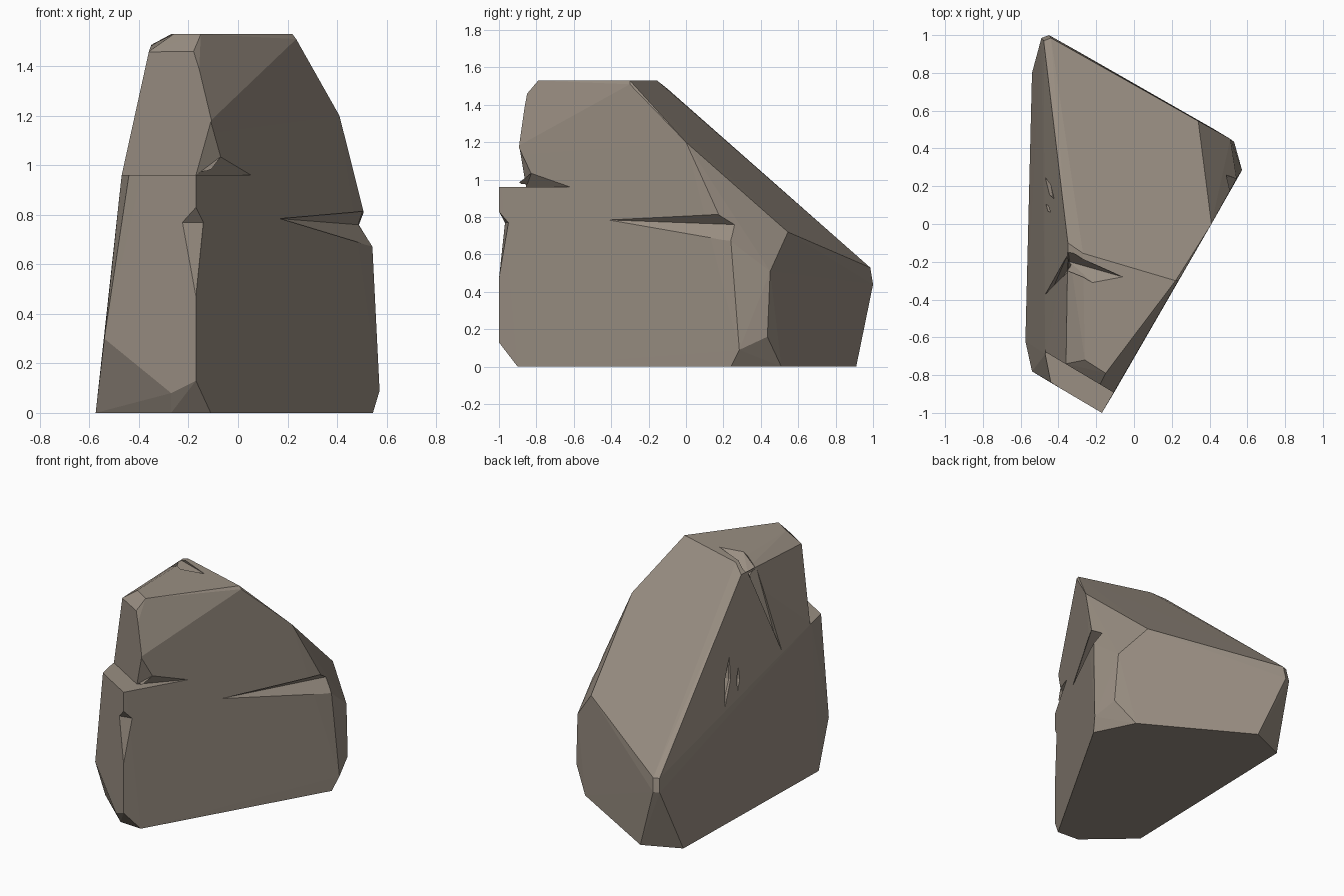
import bpy, bmesh

if "Cube" in bpy.data.objects:
    bpy.data.objects.remove(bpy.data.objects["Cube"])

stone = bpy.data.materials.new("warm_grey_stone")
stone.diffuse_color = (0.32, 0.272, 0.224, 1)
stone.use_nodes = True
stone.node_tree.nodes["Principled BSDF"].inputs["Base Color"].default_value = stone.diffuse_color


def hull(name, pts):
    """Flat-faced convex chunk around a few corner points."""
    bm = bmesh.new()
    for p in pts:
        bm.verts.new(p)
    res = bmesh.ops.convex_hull(bm, input=bm.verts[:])
    junk = {v for v in res["geom_interior"] + res["geom_unused"]
            if isinstance(v, bmesh.types.BMVert)}
    bmesh.ops.delete(bm, geom=list(junk), context='VERTS')
    bmesh.ops.recalc_face_normals(bm, faces=bm.faces[:])
    me = bpy.data.meshes.new(name)
    bm.to_mesh(me)
    bm.free()
    me.materials.append(stone)
    ob = bpy.data.objects.new(name, me)
    bpy.context.collection.objects.link(ob)
    return ob


# main boulder: foot, waist and crown corners
rock = hull("boulder", [
    (-.575, -.62, 0), (-.27, -.89, 0), (-.11, -.9, 0), (.545, .24, 0),
    (.41, .51, 0), (-.29, .91, 0), (-.54, .8, 0),
    (-.27, -.94, .08), (-.17, -1, .13), (-.54, -.78, .3),
    (.572, .285, .09), (.53, .435, .16), (.51, .45, .51), (.34, .545, .72),
    (-.45, 1, .44), (-.49, .985, .44), (-.44, .985, .53), (-.478, .97, .53),
    (.543, .24, .67), (.503, .17, .81), (.41, 0, 1.2), (.235, -.3, 1.51),
    (-.39, -.87, .96), (-.47, -.69, .96), (-.17, -1, 1.123),
    (-.235, -.96, 1.33), (-.385, -.87, 1.33), (-.36, -.74, 1.46),
    (-.26, -.72, 1.53), (-.15, -.79, 1.53), (.22, -.3, 1.53),
    (-.27, -.155, 1.53), (-.35, -.1, 1.487)])

# chips: rim and depth points on the stone, last point lies outside it
ledge_out = (-.08, -1.0, .96)
ledge_d = (-.17, -.855, .96)
ledge_b = (-.07, -.826, 1.035)
cuts = {
    # ledge across the front, parallel to the front face
    "front_ledge": [(x, -.956 - .594 * x + d, z) for x in (-.9, .3)
                    for d in (0, -.6) for z in (.96, 1.8)],
    "ledge_chip_upper": [(-.11, -.892, 1.18), ledge_b, ledge_d, ledge_out],
    "ledge_chip_lower": [ledge_b, (.055, -.61, .96), ledge_d, ledge_out],
    # long wedge in the right face
    "side_wedge": [(.165, -.42, .785), (.503, .17, .815), (.545, .24, .67),
                   (.485, .26, .76), (.8, .22, .75)],
    # nick in the front edge
    "edge_nick": [(-.17, -1, .83), (-.17, -1, .47), (-.14, -.948, .77),
                  (-.225, -.967, .77), (-.14, -1.1, .7)],
    # split running over the crown and down the left face
    "crown_split": [(-.06, -.28, 1.53), (-.22, -.31, 1.53),
                    (-.35, -.25, 1.48), (-.35, -.14, 1.5),
                    (-.34, -.2, 1.42), (-.3, -.22, 1.65)],
    "left_crack": [(-.46, -.41, .74), (-.355, -.26, 1.47),
                   (-.355, -.17, 1.47), (-.33, -.21, 1.45),
                   (-.5, -.23, 1.45)],
    # two slits in the left face
    "slit_long": [(-.41, .13, 1.04), (-.452, .26, .71), (-.43, .21, .91),
                  (-.43, .15, .89), (-.395, .18, .9), (-.56, .18, .9)],
    "slit_short": [(-.425, .06, .95), (-.445, .11, .78), (-.435, .10, .87),
                   (-.435, .065, .86), (-.405, .08, .87), (-.55, .08, .87)],
}
bpy.context.view_layer.objects.active = rock
for name, pts in cuts.items():
    cutter = hull(name, pts)
    mod = rock.modifiers.new(name, 'BOOLEAN')
    mod.operation = 'DIFFERENCE'
    mod.solver = 'EXACT'
    mod.object = cutter
    bpy.ops.object.modifier_apply(modifier=name)
    bpy.data.objects.remove(cutter)

# flat faces, single stone colour
for f in rock.data.polygons:
    f.use_smooth = False
    f.material_index = 0
